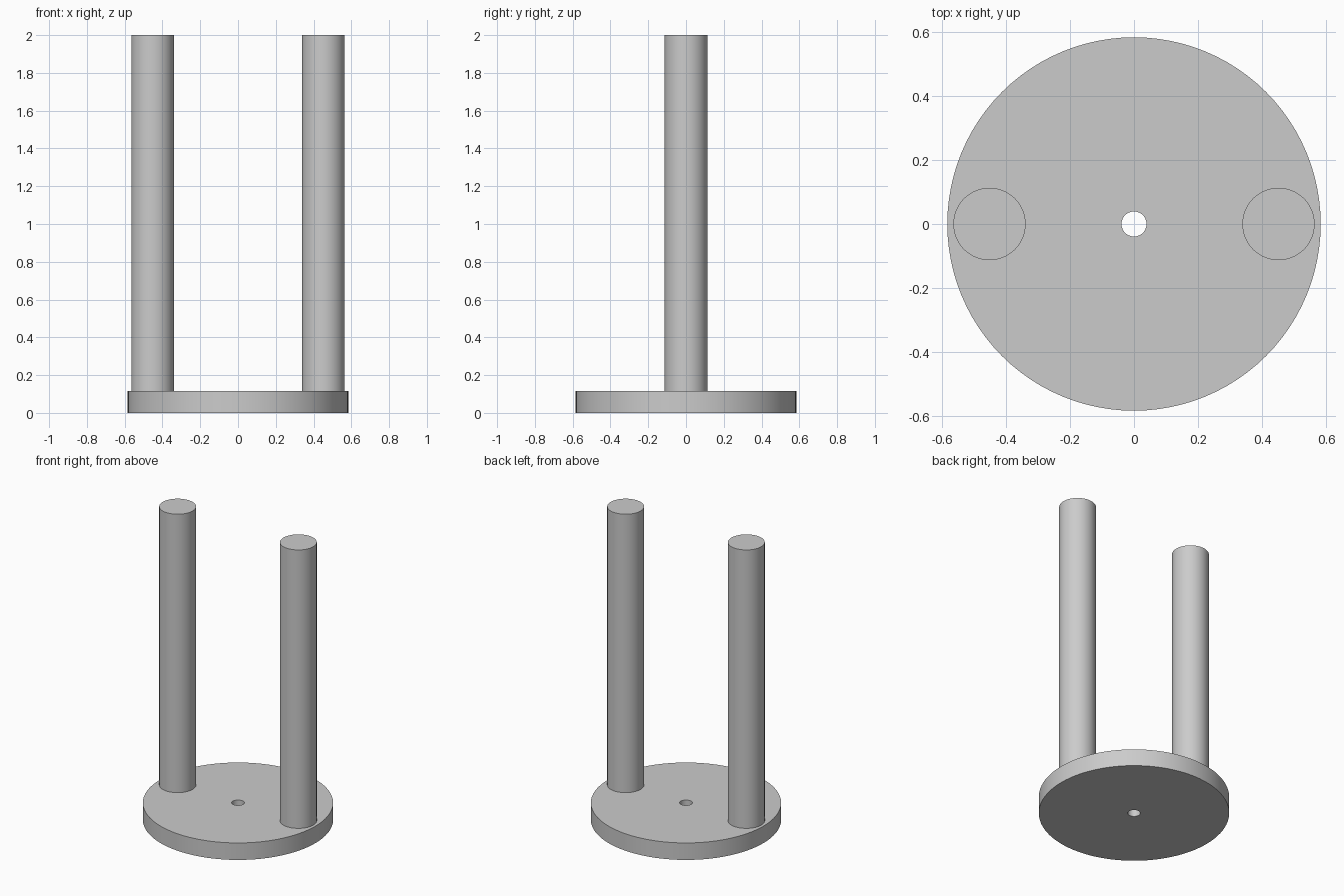
import bpy
import bmesh
from math import cos, sin, tau, radians

cube = bpy.data.objects.get("Cube")
if cube:
    bpy.data.objects.remove(cube, do_unlink=True)

BASE_R, HOLE_R, BASE_H = 0.584, 0.039, 0.115
POST_R, POST_X, TOP = 0.113, 0.452, 2.0
SEGMENTS = 96

grey = bpy.data.materials.new("plain grey")
grey.use_nodes = True
colour = (0.6, 0.6, 0.6, 1)
grey.diffuse_color = colour
grey.node_tree.nodes["Principled BSDF"].inputs["Base Color"].default_value = colour


def finish(obj):
    obj.data.materials.append(grey)
    bpy.ops.object.select_all(action="DESELECT")
    obj.select_set(True)
    bpy.context.view_layer.objects.active = obj
    bpy.ops.object.shade_smooth_by_angle(angle=radians(30))


def lathe_ring(name, profile):
    """Sweep a closed (radius, height) profile around the z axis."""
    bm = bmesh.new()
    rings = [[bm.verts.new((r * cos(tau * i / SEGMENTS), r * sin(tau * i / SEGMENTS), z))
              for r, z in profile] for i in range(SEGMENTS)]
    n = len(profile)
    for i, ring in enumerate(rings):
        following = rings[(i + 1) % SEGMENTS]
        for j in range(n):
            k = (j + 1) % n
            bm.faces.new((ring[j], following[j], following[k], ring[k]))
    bmesh.ops.recalc_face_normals(bm, faces=bm.faces)
    mesh = bpy.data.meshes.new(name)
    bm.to_mesh(mesh)
    bm.free()
    obj = bpy.data.objects.new(name, mesh)
    bpy.context.collection.objects.link(obj)
    finish(obj)


# Round base plate with a central through hole
lathe_ring("base_plate", [(HOLE_R, 0), (BASE_R, 0), (BASE_R, BASE_H), (HOLE_R, BASE_H)])

# Two upright posts standing on the plate
for name, side in (("left_post", 1), ("right_post", -1)):
    bpy.ops.mesh.primitive_cylinder_add(
        vertices=SEGMENTS, radius=POST_R, depth=TOP - BASE_H,
        location=(side * POST_X, 0, (TOP + BASE_H) / 2))
    post = bpy.context.object
    post.name = name
    finish(post)
